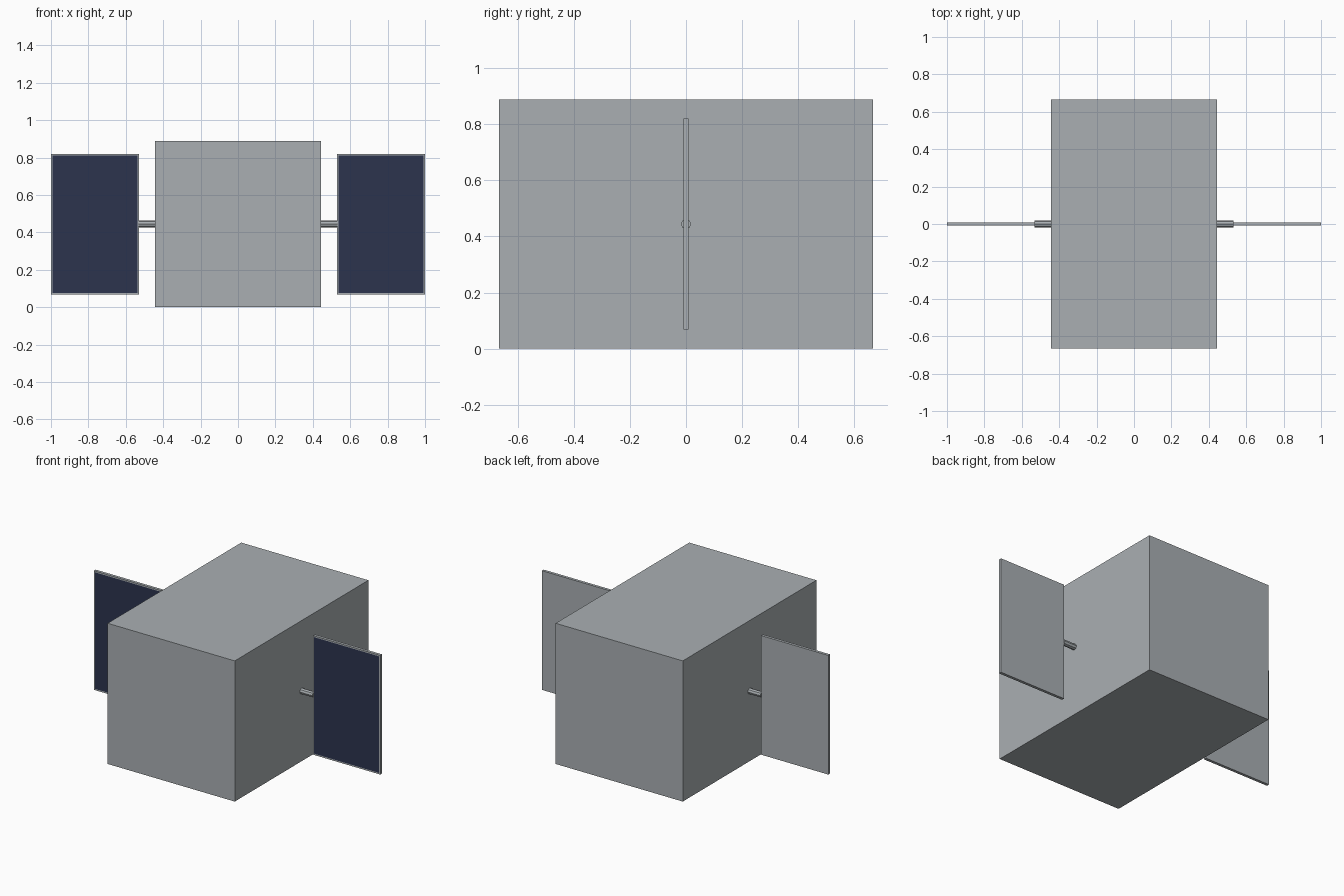
import bpy
import bmesh
from math import pi
from mathutils import Matrix, Vector

cube = bpy.data.objects.get("Cube")
if cube:
    bpy.data.objects.remove(cube, do_unlink=True)


def material(name, rgb):
    mat = bpy.data.materials.new(name)
    mat.use_nodes = True
    color = (*rgb, 1)
    mat.diffuse_color = color
    mat.node_tree.nodes["Principled BSDF"].inputs["Base Color"].default_value = color
    return mat


grey = material("light_grey_metal", (0.40, 0.43, 0.45))
navy = material("navy_cells", (0.025, 0.034, 0.076))


def finish(name, bm, *mats):
    mesh = bpy.data.meshes.new(name)
    bm.to_mesh(mesh)
    bm.free()
    for mat in mats:
        mesh.materials.append(mat)
    obj = bpy.data.objects.new(name, mesh)
    bpy.context.collection.objects.link(obj)
    return obj


def box(center, size):
    bm = bmesh.new()
    bmesh.ops.create_cube(bm, size=1, matrix=Matrix.Translation(center) @ Matrix.Diagonal((*size, 1)))
    return bm


MID = 0.444   # height of the panel axis
BODY = 0.444  # half width of the body

# Main body
finish("body", box((0, 0, MID), (2 * BODY, 1.333, 2 * MID)), grey)

for side, s in (("left", 1), ("right", -1)):
    # Octagonal strut from body to panel
    bm = bmesh.new()
    place = Matrix.Translation((s * 0.487, 0, MID)) @ Matrix.Rotation(pi / 2, 4, 'Y')
    bmesh.ops.create_cone(bm, cap_ends=True, segments=8, radius1=0.018, radius2=0.018,
                          depth=0.09, matrix=place)
    finish(side + "_strut", bm, grey)

    # Panel with an inset dark front face
    bm = box((s * 0.765, 0, MID), (0.47, 0.018, 0.752))
    bm.normal_update()
    front = min(bm.faces, key=lambda f: f.normal.dot(Vector((0, 1, 0))))
    bmesh.ops.inset_region(bm, faces=[front], thickness=0.012)
    front.material_index = 1
    finish(side + "_solar_panel", bm, grey, navy)
